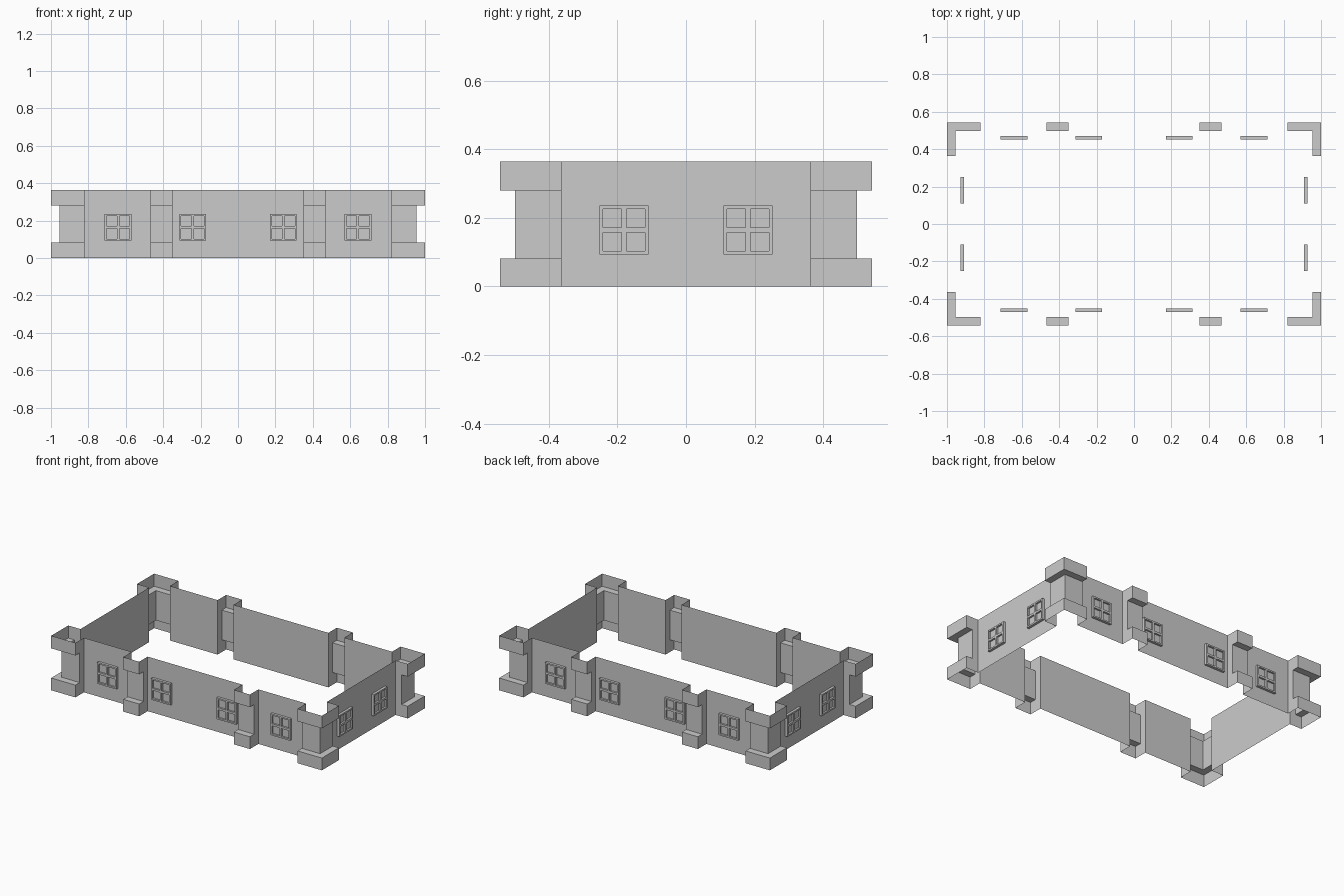
import bpy, bmesh
from math import pi
from mathutils import Matrix, Vector

if "Cube" in bpy.data.objects:
    bpy.data.objects.remove(bpy.data.objects["Cube"])

WX, WY = 0.91, 0.453            # wall planes
CX, CY = 0.821, 0.363           # ends of the corner pillars
PX0, PX1 = 0.35, 0.468          # pilaster sides
H = 0.364
# (height, projection from the wall) going up a pillar
PROFILE = [(0, .09), (.082, .09), (.082, .045), (.28, .045), (.28, .09), (H, .09)]


def make_object(name, bm):
    bmesh.ops.remove_doubles(bm, verts=bm.verts, dist=1e-5)
    me = bpy.data.meshes.new(name)
    bm.to_mesh(me)
    bm.free()
    ob = bpy.data.objects.new(name, me)
    bpy.context.collection.objects.link(ob)
    return ob


def corner_path(d):
    return [(WX, CY), (WX + d, CY), (WX + d, WY + d), (CX, WY + d), (CX, WY)]


def pilaster_path(d):
    return [(PX1, WY), (PX1, WY + d), (PX0, WY + d), (PX0, WY)]


def pillar(name, path, sx, sy):
    """Sweep the stepped profile up an outline mirrored into one quadrant."""
    bm = bmesh.new()
    rings = []
    for z, d in PROFILE:
        pts = path(d)[::sx * sy]
        rings.append([bm.verts.new((x * sx, y * sy, z)) for x, y in pts])
    last = len(rings[0]) - 2
    for k, (lo, hi) in enumerate(zip(rings, rings[1:])):
        ledge = PROFILE[k][0] == PROFILE[k + 1][0]
        for i in range(last + 1):
            if not (ledge and i in (0, last)):
                bm.faces.new((lo[i], lo[i + 1], hi[i + 1], hi[i]))
    make_object(name, bm)


def window(name, u, dist, angle):
    """Four-pane window: front face with recessed panes and outer rim."""
    s, border, mull = 0.0715, 0.010, 0.007
    depth, recess = 0.017, 0.012
    cuts = [-s, -s + border, -mull, mull, s - border, s]
    bm = bmesh.new()
    grid = [[bm.verts.new((a, -depth, b)) for b in cuts] for a in cuts]
    panes = []
    for i in range(5):
        for j in range(5):
            f = bm.faces.new((grid[i][j], grid[i + 1][j],
                              grid[i + 1][j + 1], grid[i][j + 1]))
            if i in (1, 3) and j in (1, 3):
                panes.append(f)
    rim = [e for e in bm.edges if e.is_boundary]
    ext = bmesh.ops.extrude_edge_only(bm, edges=rim)
    bmesh.ops.translate(bm, vec=(0, depth, 0),
                        verts=[v for v in ext["geom"] if isinstance(v, bmesh.types.BMVert)])
    for f in panes:
        new = bmesh.ops.extrude_discrete_faces(bm, faces=[f])["faces"][0]
        bmesh.ops.translate(bm, vec=(0, recess, 0), verts=new.verts)
    bmesh.ops.recalc_face_normals(bm, faces=bm.faces)
    ob = make_object(name, bm)
    ob.data.transform(Matrix.Rotation(angle, 4, 'Z')
                      @ Matrix.Translation(Vector((u, -dist, 0.1645))))


# corner pillars and pilasters
for sx in (-1, 1):
    for sy in (-1, 1):
        pillar("corner_pillar", corner_path, sx, sy)
        pillar("pilaster", pilaster_path, sx, sy)

# flat wall panels between the pillars
panels = [((CX, WY), (PX1, WY)), ((PX0, WY), (-PX0, WY)),
          ((-PX1, WY), (-CX, WY)), ((WX, -CY), (WX, CY))]
for s in (1, -1):
    for a, b in panels:
        bm = bmesh.new()
        bm.faces.new([bm.verts.new((p[0] * s, p[1] * s, z))
                      for p, z in ((a, 0), (b, 0), (b, H), (a, H))])
        make_object("wall_panel", bm)

# windows
for turn in (0, pi):
    for u in (-.641, -.242, .242, .641):
        window("long_wall_window", u, WY, turn)
    for u in (-.181, .181):
        window("end_wall_window", u, WX, turn + pi / 2)
